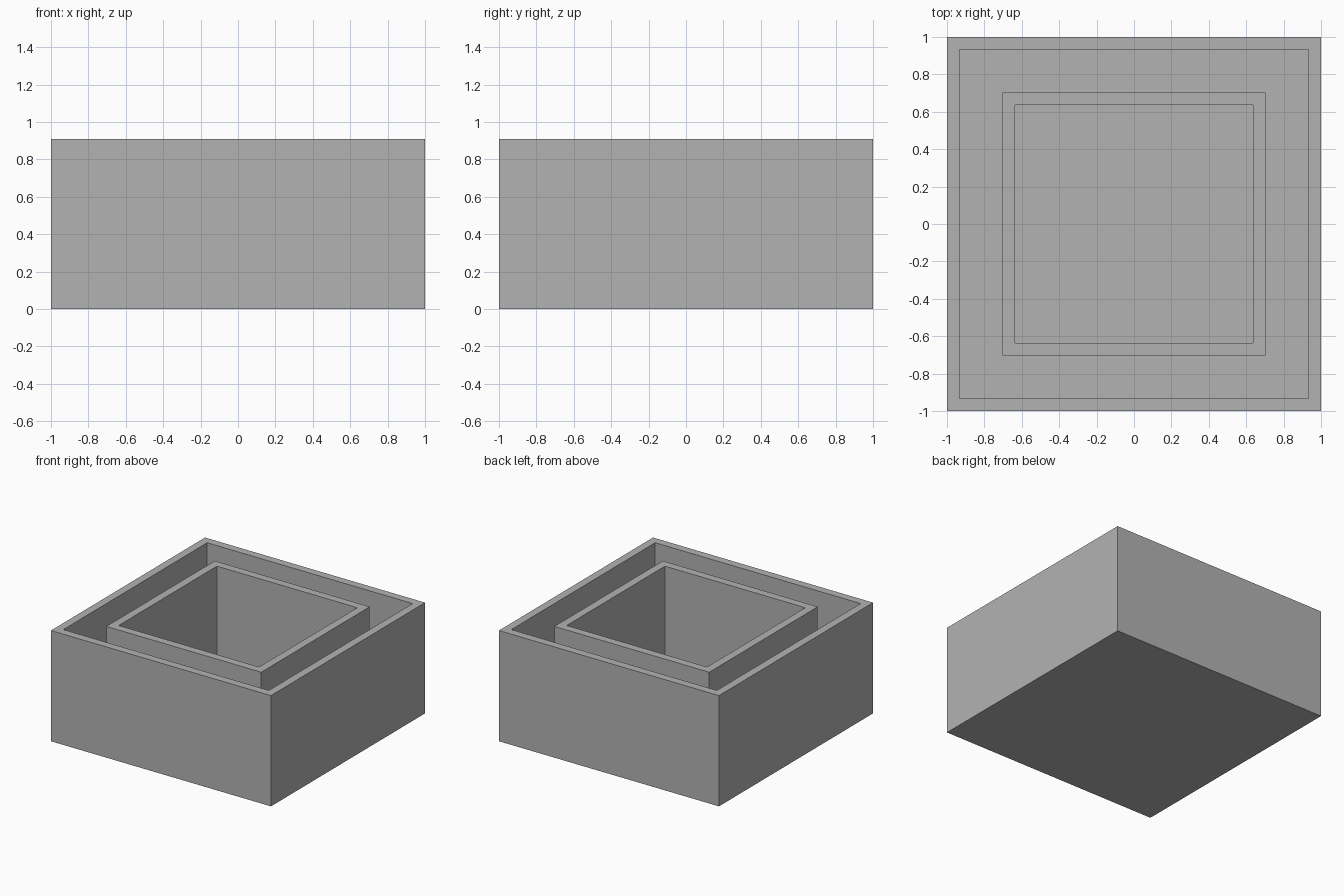
import bpy
import bmesh

if "Cube" in bpy.data.objects:
    bpy.data.objects.remove(bpy.data.objects["Cube"], do_unlink=True)

HEIGHT = 0.91
WALL = 0.066

grey = bpy.data.materials.new("plain grey")
grey.use_nodes = True
colour = (0.45, 0.45, 0.45, 1)
grey.diffuse_color = colour
grey.node_tree.nodes["Principled BSDF"].inputs["Base Color"].default_value = colour


def open_box(name, half, bottom, corner=0.0):
    """Square box with an open top, hollowed by insetting and sinking its top face."""
    bm = bmesh.new()
    bmesh.ops.create_cube(bm, size=1)
    bmesh.ops.scale(bm, vec=(2 * half, 2 * half, HEIGHT - bottom), verts=bm.verts)
    bmesh.ops.translate(bm, vec=(0, 0, (HEIGHT + bottom) / 2), verts=bm.verts)
    top = max(bm.faces, key=lambda f: f.calc_center_median().z)
    # Rim, then cavity
    bmesh.ops.inset_region(bm, faces=[top], thickness=WALL, use_even_offset=True)
    cavity = bmesh.ops.extrude_discrete_faces(bm, faces=[top])["faces"][0]
    for v in cavity.verts:
        v.co.z = bottom + WALL
    # Slightly eased upright corners inside the cavity
    if corner:
        upright = [e for v in cavity.verts for e in v.link_edges
                   if abs(e.verts[0].co.z - e.verts[1].co.z) > WALL]
        bmesh.ops.bevel(bm, geom=upright, offset=corner, segments=2,
                        profile=0.5, affect='EDGES')
    bmesh.ops.recalc_face_normals(bm, faces=bm.faces)
    mesh = bpy.data.meshes.new(name)
    bm.to_mesh(mesh)
    bm.free()
    mesh.materials.append(grey)
    box = bpy.data.objects.new(name, mesh)
    bpy.context.collection.objects.link(box)
    return box


# Outer tray, with the smaller box standing on its floor
open_box("outer_box", 1.0, 0.0)
open_box("inner_box", 0.704, WALL, corner=0.008)
